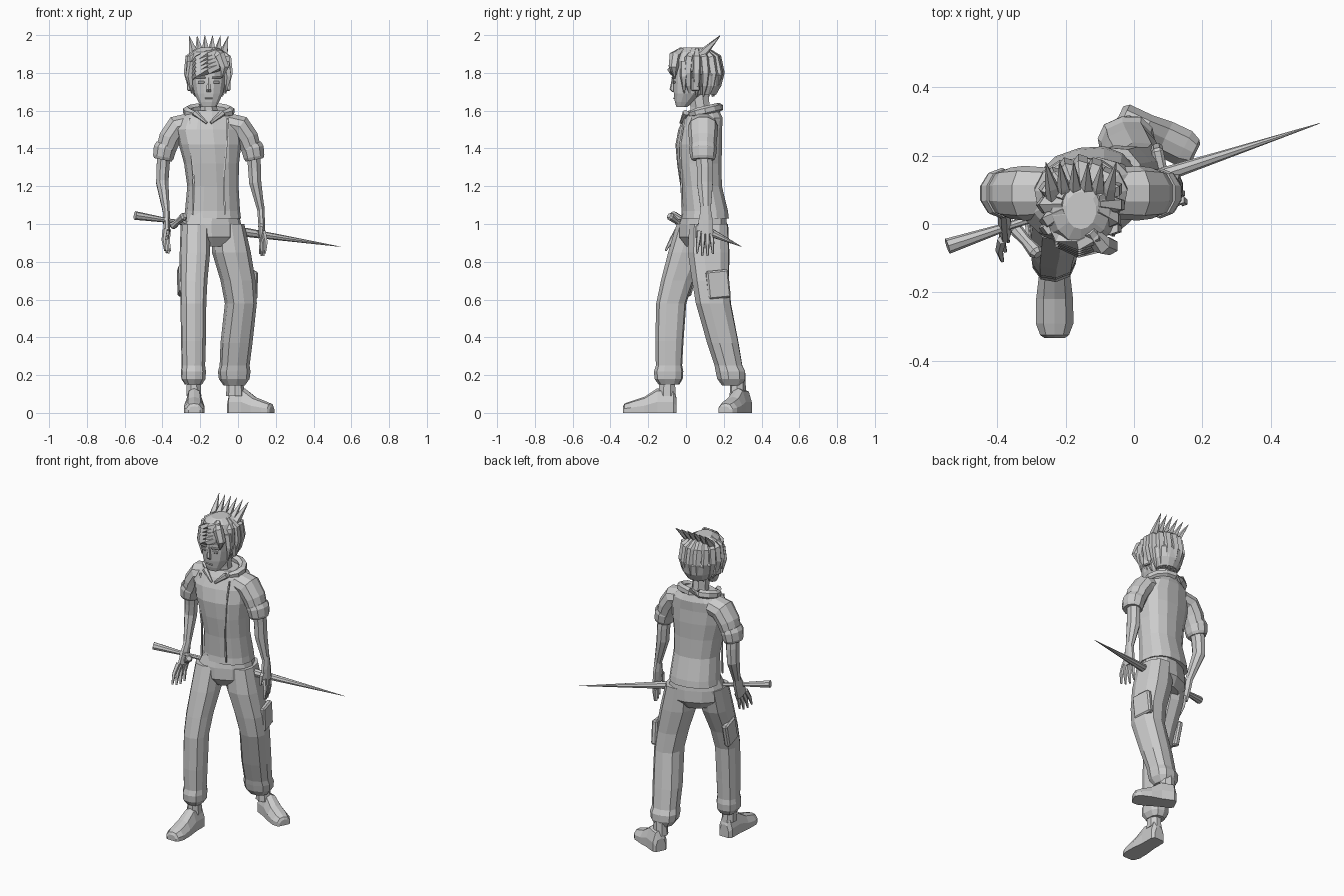
import bpy
import bmesh
import math
from mathutils import Vector, Matrix

default_cube = bpy.data.objects.get("Cube")
if default_cube:
    bpy.data.objects.remove(default_cube)

grey = bpy.data.materials.new("plain_grey")
grey.use_nodes = True
grey.diffuse_color = (.6, .6, .6, 1)
grey.node_tree.nodes["Principled BSDF"].inputs["Base Color"].default_value = grey.diffuse_color

CENTRE = -.155            # middle of the head and chest
UP = Vector((0, 0, 1))


def finish(name, bm):
    bmesh.ops.recalc_face_normals(bm, faces=bm.faces)
    mesh = bpy.data.meshes.new(name)
    bm.to_mesh(mesh)
    bm.free()
    mesh.materials.append(grey)
    obj = bpy.data.objects.new(name, mesh)
    bpy.context.collection.objects.link(obj)
    return obj


def skin(name, rings):
    """Bridge a list of equal point rings and cap both ends."""
    bm = bmesh.new()
    loops = [[bm.verts.new(p) for p in ring] for ring in rings]
    count = len(loops[0])
    for low, high in zip(loops, loops[1:]):
        for i in range(count):
            j = (i + 1) % count
            bm.faces.new((low[i], low[j], high[j], high[i]))
    bm.faces.new(loops[0])
    bm.faces.new(loops[-1])
    return finish(name, bm)


def loft(name, sections, sides=10, yaw=0, follow=False, square=1):
    """Sections are (x, y, z, half width, half depth); follow tilts rings along the path."""
    centres = [Vector(s[:3]) for s in sections]
    across = Vector((math.cos(yaw), math.sin(yaw), 0))
    rings = []
    for i, section in enumerate(sections):
        tangent = UP
        if follow:
            ahead = centres[min(i + 1, len(centres) - 1)]
            behind = centres[max(i - 1, 0)]
            tangent = (ahead - behind).normalized()
        side = across - tangent * across.dot(tangent)
        if side.length < .2:
            side = Vector((0, 1, 0)) - tangent * tangent.y
        side.normalize()
        depth = tangent.cross(side)
        ring = []
        for k in range(sides):
            a = math.tau * (k + .5) / sides
            c, s = math.cos(a), math.sin(a)
            c = math.copysign(abs(c) ** square, c)
            s = math.copysign(abs(s) ** square, s)
            ring.append(centres[i] + side * c * section[3] + depth * s * section[4])
        rings.append(ring)
    return skin(name, rings)


def rod(name, path, radii, sides=6):
    return loft(name, [(*p, r, r) for p, r in zip(path, radii)], sides, follow=True)


def box(name, centre, size, yaw=0, tilt=0):
    bm = bmesh.new()
    shape = Matrix.Translation(centre) @ Matrix.Rotation(yaw, 4, 'Z') @ Matrix.Rotation(tilt, 4, 'X')
    bmesh.ops.create_cube(bm, size=1, matrix=shape @ Matrix.Diagonal((*size, 1)))
    bmesh.ops.bevel(bm, geom=bm.edges[:], offset=min(size) * .25, segments=1, affect='EDGES')
    return finish(name, bm)


# shirt, with the waist turned towards the forward leg
loft("shirt", [(-.135, .1, 1.03, .15, .125), (-.135, .1, 1.07, .145, .12),
               (-.133, .08, 1.2, .135, .108), (-.14, .07, 1.32, .145, .115),
               (-.148, .068, 1.42, .165, .12), (CENTRE, .075, 1.5, .175, .11),
               (CENTRE, .09, 1.56, .15, .1), (CENTRE, .095, 1.6, .1, .08)],
     sides=14, yaw=.2, square=.85)
loft("neck", [(CENTRE, .08, 1.55, .055, .06), (CENTRE, .075, 1.62, .048, .055),
              (CENTRE, .06, 1.72, .05, .06)], sides=8)
collar_path = []
for k in range(11):
    a = math.radians(-50 + 28 * k)
    collar_path.append((CENTRE + .115 * math.cos(a), .09 + .085 * math.sin(a), 1.597 + .02 * math.sin(a)))
rod("collar", collar_path, [.016] + [.025] * 9 + [.016])
for side, label in ((-1, "right"), (1, "left")):
    rod(label + "_collar_edge", [(CENTRE + side * .075, .0, 1.59), (CENTRE + side * .01, -.028, 1.535)],
        [.018, .007])
    rod(label + "_shirt_seam", [(CENTRE + side * .1, -.008, 1.56), (CENTRE + side * .095, -.032, 1.42),
                                (CENTRE + side * .08, -.025, 1.25), (CENTRE + side * .085, -.02, 1.05)],
        [.006] * 4, 4)

# trousers
HIP_YAW = .42
loft("pelvis", [(-.14, .09, .88, .09, .085), (-.14, .09, .93, .155, .118),
                (-.14, .09, 1.0, .16, .115), (-.135, .095, 1.06, .14, .105)],
     sides=12, yaw=HIP_YAW, square=.85)
loft("right_trouser_leg", [(-.225, .05, 1.0, .078, .1), (-.228, .01, .85, .08, .105),
                           (-.235, -.045, .7, .073, .088), (-.236, -.078, .58, .068, .08),
                           (-.236, -.088, .38, .066, .075), (-.236, -.09, .25, .062, .07),
                           (-.236, -.092, .22, .066, .078), (-.236, -.092, .18, .064, .075),
                           (-.236, -.09, .15, .045, .055)], sides=10, yaw=.1, square=.8)
loft("left_trouser_leg", [(-.055, .12, 1.0, .085, .105), (-.035, .12, .85, .1, .112),
                          (0, .13, .7, .09, .1), (.015, .145, .58, .082, .095),
                          (-.008, .195, .37, .083, .085), (-.018, .225, .25, .078, .075),
                          (-.02, .235, .22, .085, .08), (-.02, .24, .18, .08, .076),
                          (-.02, .245, .145, .055, .055)], sides=10, yaw=.2, square=.8)
box("right_pocket", (-.3, -.01, .7), (.035, .11, .15), yaw=.1, tilt=-.25)
box("left_pocket", (.077, .17, .68), (.035, .12, .15), yaw=.2, tilt=.1)


# shoes: flat soled sections running from heel to toe
def shoe(label, heel, yaw, length, leg):
    place = Matrix.Translation((*heel, 0)) @ Matrix.Rotation(yaw, 4, 'Z')
    profile = ((0, .032, .08), (.06, .045, .125), (.36, .046, .13), (.6, .054, .085),
               (.85, .055, .062), (.97, .042, .05), (1, .03, .035))
    rings = []
    for along, half, height in profile:
        y = -along * length
        outline = ((-half, 0), (-half, height * .45), (-half * .6, height * .9), (0, height),
                   (half * .6, height * .9), (half, height * .45), (half, 0))
        rings.append([place @ Vector((x, y, z)) for x, z in outline])
    skin(label + "_shoe", rings)
    loft(label + "_ankle", [(*leg, .09, .043, .05), (*leg, .2, .038, .042)], sides=8, yaw=yaw)


shoe("right", (-.232, -.05), 0, .283, (-.234, -.1))
shoe("left", (-.045, .315), math.radians(64), .25, (-.015, .275))


# arms and hands
def arm(label, side, wrist, tip):
    def at(x, y, z, a, b):
        return CENTRE + side * x, y, z, a, b

    loft(label + "_sleeve", [at(.1, .09, 1.53, .06, .075), at(.165, .09, 1.515, .065, .08),
                             at(.205, .09, 1.455, .062, .075), at(.235, .09, 1.37, .052, .064)],
         sides=10, follow=True)
    loft(label + "_sleeve_cuff", [at(.225, .09, 1.415, .058, .07), at(.232, .09, 1.4, .063, .074),
                                  at(.24, .09, 1.355, .058, .068), at(.243, .09, 1.34, .05, .06)],
         sides=10, follow=True)
    loft(label + "_forearm", [at(.235, .09, 1.4, .038, .045), at(.242, .1, 1.3, .037, .046),
                              at(.246, .1, 1.22, .035, .046), (*wrist, .02, .028)],
         sides=8, follow=True)
    wrist, tip = Vector(wrist), Vector(tip)
    knuckle = wrist.lerp(tip, .5)
    spread = Vector((side * .3, -1, 0)).normalized()
    loft(label + "_palm", [(*wrist.lerp(tip, -.1), .02, .026), (*wrist.lerp(tip, .2), .02, .04),
                           (*knuckle, .018, .046)], sides=8, follow=True)
    for n in range(4):
        off = spread * (n - 1.5) * .022
        base = knuckle + off - Vector((0, 0, -.015))
        end = tip + off * 1.35 + UP * abs(n - 1.4) * .012
        bend = base.lerp(end, .5) + Vector((side * .008, 0, 0))
        rod(f"{label}_finger_{n + 1}", [base, bend, end], [.014, .012, .006], 5)
    thumb = wrist.lerp(tip, .2)
    rod(label + "_thumb", [thumb, thumb + spread * .045 - UP * .04 - Vector((side * .015, 0, 0)),
                           thumb + spread * .05 - UP * .095 - Vector((side * .02, 0, 0))],
        [.018, .014, .007], 5)


arm("right", -1, (-.38, .035, 1.07), (-.372, -.065, .84))
arm("left", 1, (.122, .105, 1.07), (.13, .1, .825))

# head and face
loft("head", [(CENTRE, -.022, 1.62, .04, .03), (CENTRE, -.01, 1.645, .055, .05),
              (CENTRE, .015, 1.69, .078, .082), (CENTRE, .035, 1.75, .09, .105),
              (CENTRE, .045, 1.83, .096, .115), (CENTRE, .05, 1.9, .07, .085)], sides=12, square=.85)
loft("nose", [(CENTRE, -.063, 1.7, .013, .01), (CENTRE, -.073, 1.712, .015, .014),
              (CENTRE, -.066, 1.775, .007, .008)], sides=6)
box("mouth", (CENTRE, -.064, 1.666), (.042, .008, .006))
for side, label in ((-1, "right"), (1, "left")):
    box(label + "_eye", (CENTRE + side * .04, -.063, 1.75), (.034, .008, .012), yaw=side * .2)
    box(label + "_eyebrow", (CENTRE + side * .042, -.066, 1.775), (.05, .012, .01), yaw=side * .25)
    box(label + "_ear", (CENTRE + side * .1, .05, 1.74), (.02, .045, .07), yaw=side * .3)

# hair cap, leaving the face open
loft("hair_cap", [(CENTRE, .105, 1.685, .065, .055), (CENTRE, .112, 1.73, .09, .073),
                  (CENTRE, .11, 1.79, .105, .085), (CENTRE, .058, 1.81, .11, .128),
                  (CENTRE, .055, 1.86, .11, .128), (CENTRE, .045, 1.91, .085, .1),
                  (CENTRE, .04, 1.935, .045, .055)], sides=14)
# strands down the sides and back
for n in range(11):
    a = math.radians(-25 + 23 * n)
    c, s = math.cos(a), math.sin(a)
    path = [(CENTRE + c * r, .06 + s * q, z) for r, q, z in
            ((.05, .05, 1.925), (.1, .105, 1.88), (.108, .122, 1.8), (.095, .11, 1.735), (.07, .085, 1.675))]
    rod(f"hair_strand_{n + 1}", path, [.012, .025, .024, .018, .004], 5)
# swept fringe and front locks
for n in range(5):
    z = 1.9 - n * .02
    rod(f"fringe_{n + 1}", [(-.1, -.035 - n * .007, z + .01), (-.16, -.055 - n * .005, z - .005),
                            (-.215, -.04 - n * .004, z - .025), (-.252, .01, z - .06)],
        [.02, .024, .02, .005], 5)
rod("front_lock", [(-.13, -.02, 1.92), (-.095, -.06, 1.89), (-.07, -.065, 1.83), (-.085, -.06, 1.775)],
    [.018, .03, .026, .004])
for side, label in ((-1, "right"), (1, "left")):
    rod(label + "_side_lock", [(CENTRE + side * .09, -.01, 1.86), (CENTRE + side * .103, -.012, 1.78),
                               (CENTRE + side * .09, -.01, 1.69)], [.022, .02, .003], 5)
# row of spikes leaning back
for n in range(6):
    x = (n - 2.5) / 2.5
    rod(f"hair_spike_{n + 1}", [(CENTRE + x * .075, .06, 1.875), (CENTRE + x * .085, .11, 1.925),
                                (CENTRE + x * .103, .18, 2 - abs(x) * .006)], [.026, .02, .001], 5)

# long tapering blade carried through the belt, with grip and cross guard
pommel, point = Vector((-.545, -.065, 1.045)), Vector((.542, .294, .88))
rod("blade", [pommel.lerp(point, t) for t in (.16, .5, .54, 1)], [.011, .02, .024, .001], 8)
rod("grip", [pommel.lerp(point, t) for t in (0, .1, .17)], [.023, .016, .011], 8)
guard_low, guard_high = Vector((-.35, -.01, .985)), Vector((-.28, -.09, 1.045))
rod("cross_guard", [guard_low.lerp(guard_high, t) for t in (0, .1, .5, .9, 1)],
    [.012, .02, .016, .022, .014], 8)
